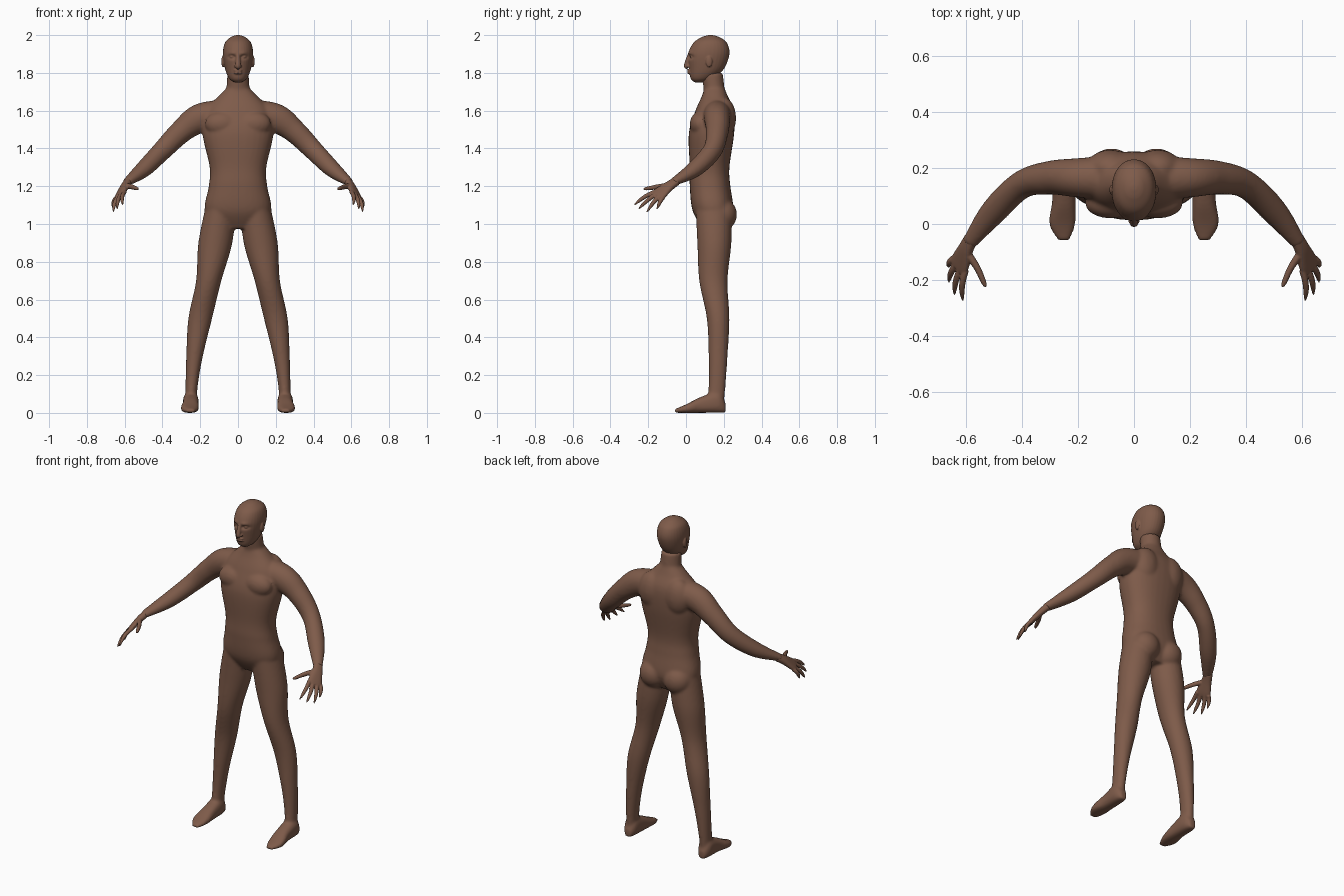
import bpy, bmesh, math
from mathutils import Vector, Matrix

cube = bpy.data.objects.get("Cube")
if cube:
    bpy.data.objects.remove(cube)

skin = bpy.data.materials.new("brown_skin")
skin.use_nodes = True
skin.diffuse_color = (0.21, 0.105, 0.068, 1)
shader = skin.node_tree.nodes["Principled BSDF"]
shader.inputs["Base Color"].default_value = skin.diffuse_color


def spline(rows, steps=8):
    """Smooth rows of numbers with a Catmull-Rom curve."""
    out = []
    last = len(rows) - 1
    for i in range(last):
        before, start, end, after = rows[max(i - 1, 0)], rows[i], rows[i + 1], rows[min(i + 2, last)]
        for step in range(steps):
            t = step / steps
            out.append([q + t / 2 * (r - p + t * (2 * p - 5 * q + 4 * r - w + t * (3 * (q - r) + w - p)))
                        for p, q, r, w in zip(before, start, end, after)])
    return out + [list(rows[-1])]


def loft(bm, sections, power=2, sides=32):
    """Skin closed superellipse sections given as (centre, u, v)."""
    def rounded(a):
        return math.copysign(abs(a) ** (2 / power), a)
    angles = [math.tau * i / sides for i in range(sides)]
    rings = [[bm.verts.new(centre + u * rounded(math.cos(a)) + v * rounded(math.sin(a))) for a in angles]
             for centre, u, v in sections]
    for low, high in zip(rings, rings[1:]):
        for i in range(sides):
            bm.faces.new((low[i - 1], low[i], high[i], high[i - 1]))
    bm.faces.new(rings[0])
    bm.faces.new(rings[-1])


def column(bm, rows, power=2):
    """Upright volume from rows of height, x centre, half width, front y, back y."""
    loft(bm, [(Vector((x, (front + back) / 2, z)), Vector((width, 0, 0)), Vector((0, (back - front) / 2, 0)))
              for z, x, width, front, back in spline(rows)], power)


def limb(bm, rows, ref, power=2):
    """Tube from rows of x, y, z, radius along ref, radius across it."""
    rows = spline(rows)
    points = [Vector(row[:3]) for row in rows]
    sections = []
    for i, row in enumerate(rows):
        along = (points[min(i + 1, len(points) - 1)] - points[max(i - 1, 0)]).normalized()
        u = Vector(ref)
        u = (u - along * u.dot(along)).normalized()
        sections.append((points[i], u * row[3], along.cross(u) * row[4]))
    loft(bm, sections, power)


def ball(bm, centre, size):
    matrix = Matrix.Translation(centre) @ Matrix.Diagonal((*size, 1))
    bmesh.ops.create_uvsphere(bm, u_segments=24, v_segments=16, radius=1, matrix=matrix)


def mirror(bm):
    """Copy everything so far to the other side."""
    copy = bmesh.ops.duplicate(bm, geom=bm.verts[:] + bm.edges[:] + bm.faces[:])["geom"]
    for item in copy:
        if isinstance(item, bmesh.types.BMVert):
            item.co.x *= -1


def finish(bm, name, voxel, smoothing):
    """Fuse the overlapping volumes into one smooth skin."""
    bmesh.ops.recalc_face_normals(bm, faces=bm.faces[:])
    mesh = bpy.data.meshes.new(name)
    bm.to_mesh(mesh)
    bm.free()
    mesh.materials.append(skin)
    mesh.shade_smooth()
    part = bpy.data.objects.new(name, mesh)
    bpy.context.collection.objects.link(part)
    fuse = part.modifiers.new("fuse", 'REMESH')
    fuse.mode = 'VOXEL'
    fuse.voxel_size = voxel
    fuse.use_smooth_shade = True
    soften = part.modifiers.new("soften", 'SMOOTH')
    soften.factor = 0.5
    soften.iterations = smoothing


# Leg
bm = bmesh.new()
column(bm, [(1.1, .09, .08, .05, .24), (.9, .12, .09, .06, .24), (.7, .155, .067, .07, .22),
            (.5, .2, .063, .11, .23), (.3, .23, .044, .12, .22), (.15, .245, .033, .12, .21),
            (.04, .25, .03, .11, .2)])
# Foot, lofted from heel to toe
foot = [(.21, .25, .02, .05), (.17, .25, .04, .11), (.08, .25, .042, .085), (0, .256, .047, .045),
        (-.06, .25, .02, .02)]
loft(bm, [(Vector((x, y, height / 2)), Vector((width, 0, 0)), Vector((0, 0, height / 2)))
          for y, x, width, height in spline(foot)], 2.5)
# Arm from inside the chest to the wrist
limb(bm, [(.06, .165, 1.59, .07, .08), (.2, .165, 1.56, .077, .07), (.3, .165, 1.49, .062, .06),
          (.4, .14, 1.39, .053, .05), (.5, .045, 1.29, .043, .047), (.59, -.07, 1.22, .02, .027)], (0, 0, 1))
# Buttock, chest and shoulder blade
ball(bm, (.08, .19, 1.05), (.085, .08, .085))
ball(bm, (.085, .075, 1.53), (.09, .055, .065))
ball(bm, (.085, .2, 1.56), (.085, .065, .11))
mirror(bm)

# Trunk and neck
column(bm, [(.975, 0, .1, .09, .21), (1.07, 0, .175, .035, .25), (1.2, 0, .155, .02, .235),
            (1.3, 0, .15, .02, .23), (1.48, 0, .188, .015, .255), (1.6, 0, .17, .05, .255),
            (1.68, 0, .1, .085, .22), (1.73, 0, .05, .1, .2)], 2.3)
column(bm, [(1.6, 0, .075, .1, .21), (1.7, 0, .063, .095, .205), (1.8, 0, .056, .08, .195)])
finish(bm, "body", .008, 8)

# Head, with eye sockets and brows pushed into the front of the skull
bm = bmesh.new()
column(bm, [(1.75, 0, .02, .045, .09), (1.77, 0, .047, .025, .14), (1.82, 0, .068, .017, .2),
            (1.9, 0, .08, .012, .23), (1.96, 0, .069, .04, .216), (1.99, 0, .037, .085, .175),
            (2, 0, .01, .12, .14)], 2.1)
bmesh.ops.subdivide_edges(bm, edges=bm.edges[:], cuts=2, use_grid_fill=True)
for vert in bm.verts:
    if vert.co.y < .08:
        for height, depth in ((1.884, .016), (1.906, -.005)):
            offset = Vector(((abs(vert.co.x) - .03) / .02, (vert.co.z - height) / .01))
            vert.co.y += depth * math.exp(-offset.length_squared)
# Nose, lips, eyes and ears
limb(bm, [(0, .02, 1.9, .01, .01), (0, .002, 1.84, .014, .013), (0, .01, 1.83, .012, .01)], (1, 0, 0))
for height in (1.813, 1.8):
    ball(bm, (0, .02, height), (.022, .013, .007))
for side in (1, -1):
    ball(bm, (side * .013, .011, 1.835), (.008, .01, .007))
    ball(bm, (side * .03, .034, 1.884), (.014, .012, .007))
    ball(bm, (side * .08, .122, 1.86), (.008, .017, .03))
finish(bm, "head", .004, 2)

# Palm
bm = bmesh.new()
index_knuckle, little_knuckle = Vector((.6, -.165, 1.17)), Vector((.64, -.12, 1.142))
across = little_knuckle - index_knuckle
limb(bm, [(.58, -.05, 1.228, .025, .02), (.6, -.09, 1.2, .03, .019), (.62, -.138, 1.162, .042, .015),
          (.63, -.156, 1.147, .037, .011)], across, 2.4)
# Fingers, tapered and slightly bent
tips = [(.61, -.275, 1.1), (.64, -.253, 1.077), (.66, -.208, 1.062), (.66, -.154, 1.078)]
for number, tip in enumerate(tips):
    knuckle = index_knuckle.lerp(little_knuckle, number / 3)
    rows = []
    for step in range(6):
        t = step / 5
        point = knuckle.lerp(Vector(tip), t) + Vector((1, 0, 1)) * .008 * math.sin(t * math.pi)
        radius = .0115 * (1 - .75 * t ** 4)
        rows.append((*point, radius, radius))
    limb(bm, rows, across)
# Thumb
limb(bm, [(.6, -.095, 1.205, .014, .014), (.56, -.155, 1.196, .013, .012), (.535, -.21, 1.187, .009, .009),
          (.528, -.226, 1.184, .003, .003)], (0, 0, 1))
mirror(bm)
finish(bm, "hands", .004, 2)
